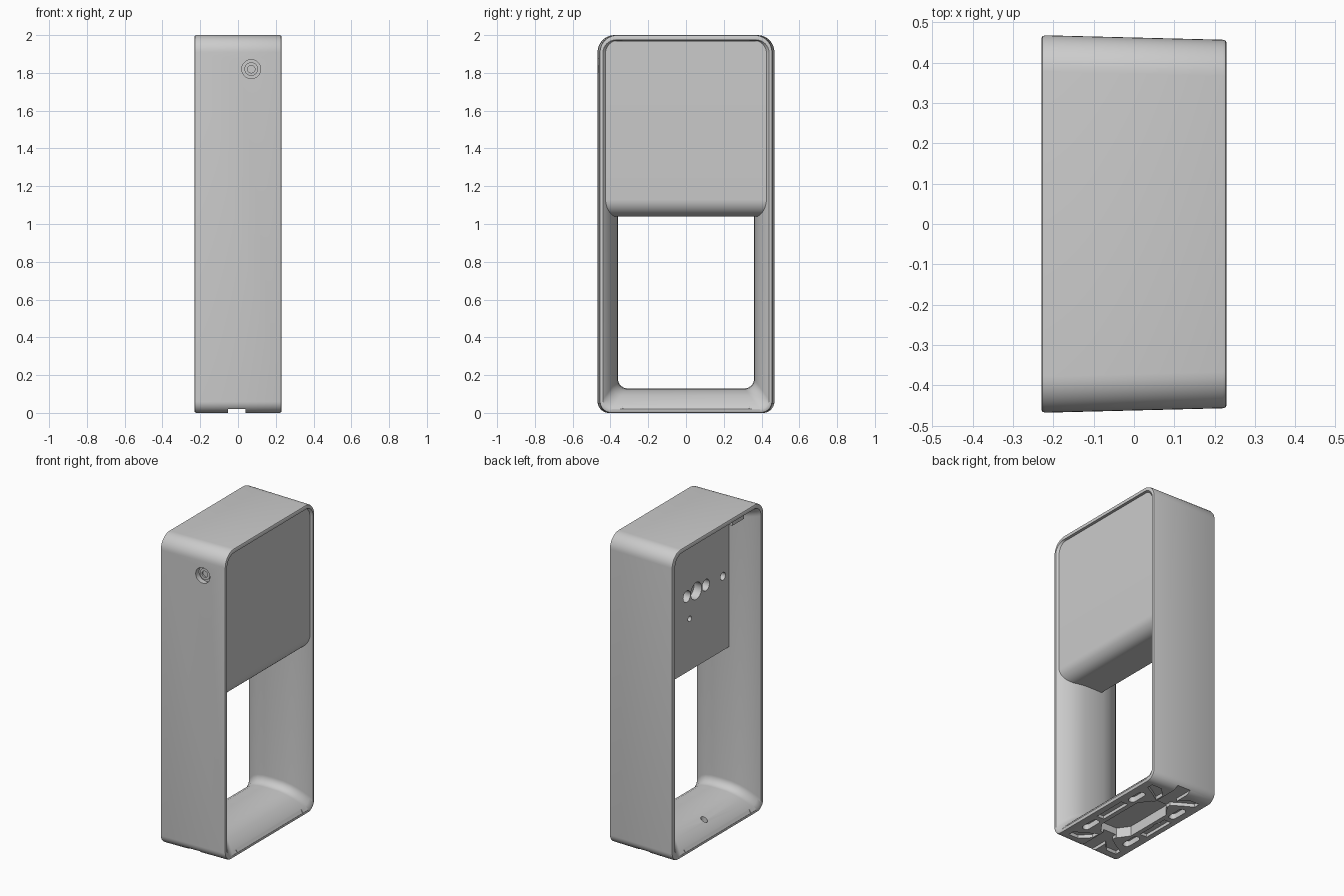
import bpy, bmesh
from math import sin, cos, pi
from mathutils import Vector

if "Cube" in bpy.data.objects:
    bpy.data.objects.remove(bpy.data.objects["Cube"])


def make(name, bm):
    bmesh.ops.recalc_face_normals(bm, faces=bm.faces)
    me = bpy.data.meshes.new(name)
    bm.to_mesh(me)
    bm.free()
    ob = bpy.data.objects.new(name, me)
    bpy.context.collection.objects.link(ob)
    return ob


def loft(name, rings, closed=False):
    """Skin a list of equal-length point rings."""
    bm = bmesh.new()
    vs = [[bm.verts.new(p) for p in r] for r in rings]
    n = len(rings[0])
    pairs = list(zip(vs, vs[1:])) + ([(vs[-1], vs[0])] if closed else [])
    for a, b in pairs:
        for i in range(n):
            j = (i + 1) % n
            bm.faces.new((a[i], a[j], b[j], b[i]))
    if not closed:
        bm.faces.new(vs[0])
        bm.faces.new(vs[-1])
    return make(name, bm)


def prism(name, pts, axis, lo, hi):
    """Extrude a 2D profile along one axis."""
    def place(p, t):
        q = list(p)
        q.insert('xyz'.index(axis), t)
        return Vector(q)
    return loft(name, [[place(p, t) for p in pts] for t in (lo, hi)])


def rect(cx, cy, hx, hy):
    return [(cx - hx, cy - hy), (cx + hx, cy - hy), (cx + hx, cy + hy), (cx - hx, cy + hy)]


def circle(cx, cy, r, n=32):
    return [(cx + r * cos(2 * pi * i / n), cy + r * sin(2 * pi * i / n)) for i in range(n)]


def slot(cx, cy, r, half):
    pts = []
    for s in (1, -1):
        pts += [(cx + s * r * cos(pi * i / 8), cy + s * (half - r) + s * r * sin(pi * i / 8)) for i in range(9)]
    return pts


def cut(ob, cutter):
    m = ob.modifiers.new('cut', 'BOOLEAN')
    m.operation, m.solver, m.object = 'DIFFERENCE', 'EXACT', cutter
    bpy.context.view_layer.objects.active = ob
    bpy.ops.object.modifier_apply(modifier=m.name)
    bpy.data.objects.remove(cutter)


def smooth(ob):
    bpy.ops.object.select_all(action='DESELECT')
    ob.select_set(True)
    bpy.context.view_layer.objects.active = ob
    bpy.ops.object.shade_smooth_by_angle(angle=0.55)


def ring(x, hy, z0, z1, rb, rt, n=10):
    """Rounded rectangle in the yz plane."""
    pts = []
    for k, (sy, z, sz, r) in enumerate(((1, z1, -1, rt), (-1, z1, -1, rt), (-1, z0, 1, rb), (1, z0, 1, rb))):
        for i in range(n + 1):
            a = pi / 2 * (k + i / n)
            pts.append((x, sy * (hy - r) + r * cos(a), z + sz * r + r * sin(a)))
    return pts


# Frame: tapered rounded shell whose inner walls bulge towards mid depth
rings = [ring(-.230, .460, .007, 1.993, .06, .09), ring(-.227, .466, .002, 1.998, .06, .09),
         ring(-.220, .468, 0, 2, .06, .09), ring(.220, .457, 0, 2, .06, .09),
         ring(.227, .455, .002, 1.998, .06, .09), ring(.230, .449, .007, 1.993, .06, .09)]
half = ((.23, 0), (.215, .2), (.19, .42), (.16, .65), (.12, .85), (.07, .97))
for x, t in list(half) + [(0, 1)] + [(-x, t) for x, t in reversed(half)]:
    rings.append(ring(x, .44 - .08 * t, .02 + .11 * t, 1.975 - .01 * t, .05, .07))
frame = loft('frame', rings, closed=True)

# Underside: cable channel, central bay, corner slots and joining grooves
cut(frame, prism('c', rect(-.007, 0, .047, .6), 'z', -.1, .02))
bay = [(.11, -.16), (.11, .16), (.06, .23), (-.06, .23), (-.11, .16), (-.11, -.16), (-.06, -.23), (.06, -.23)]
cut(frame, prism('c', bay, 'z', -.1, .065))
for sx in (-1, 1):
    cut(frame, prism('c', rect(sx * .165, 0, .025, .11), 'z', -.1, .02))
    for sy in (-1, 1):
        cut(frame, prism('c', slot(sx * .155, sy * .21, .024, .065), 'z', -.1, .035))
        groove = [(sx * .05, sy * .26), (sx * .05, sy * .32), (sx * .11, sy * .38),
                  (sx * .18, sy * .38), (sx * .18, sy * .34), (sx * .11, sy * .30)]
        cut(frame, prism('c', groove, 'z', -.1, .022))

# Cable hole in the floor
cut(frame, prism('c', circle(-.15, .03, .02), 'z', -.1, .3))

# Base insert seams
for s in (-1, 1):
    seam = [(s * .333, .022), (s * .337, .022), (s * .337, .14), (s * .333, .14)]
    for lo, hi in ((.218, .3), (-.3, -.218)):
        cut(frame, prism('c', seam, 'x', lo, hi))

# Lock socket and barrel on the front wall
cut(frame, prism('c', circle(.07, 1.82, .05, 48), 'y', -.6, -.425))
smooth(frame)
barrel = prism('lock_barrel', circle(.07, 1.82, .036), 'y', -.44, -.415)
cut(barrel, prism('c', circle(.07, 1.82, .02), 'y', -.5, -.43))
smooth(barrel)

# Head unit: flat panel that rolls under at its lower edge
profile = [(-.055, 1.04), (-.055, 1.97), (.217, 1.97)]
profile += [(.127 + .09 * cos(a), 1.13 - .09 * sin(a)) for a in [pi / 2 * i / 12 for i in range(13)]]
head = prism('head_unit', profile, 'y', -.427, .427)
for y, z, r in ((.07, 1.53, .037), (-.027, 1.53, .055), (-.125, 1.53, .037), (-.30, 1.52, .025), (.04, 1.375, .018)):
    cut(head, prism('c', circle(y, z, r), 'x', -.1, 0))
smooth(head)

# Latch tab under the top rear lip
prism('latch_tab', rect(-.2, -.22, .02, .06), 'z', 1.945, 1.985)
